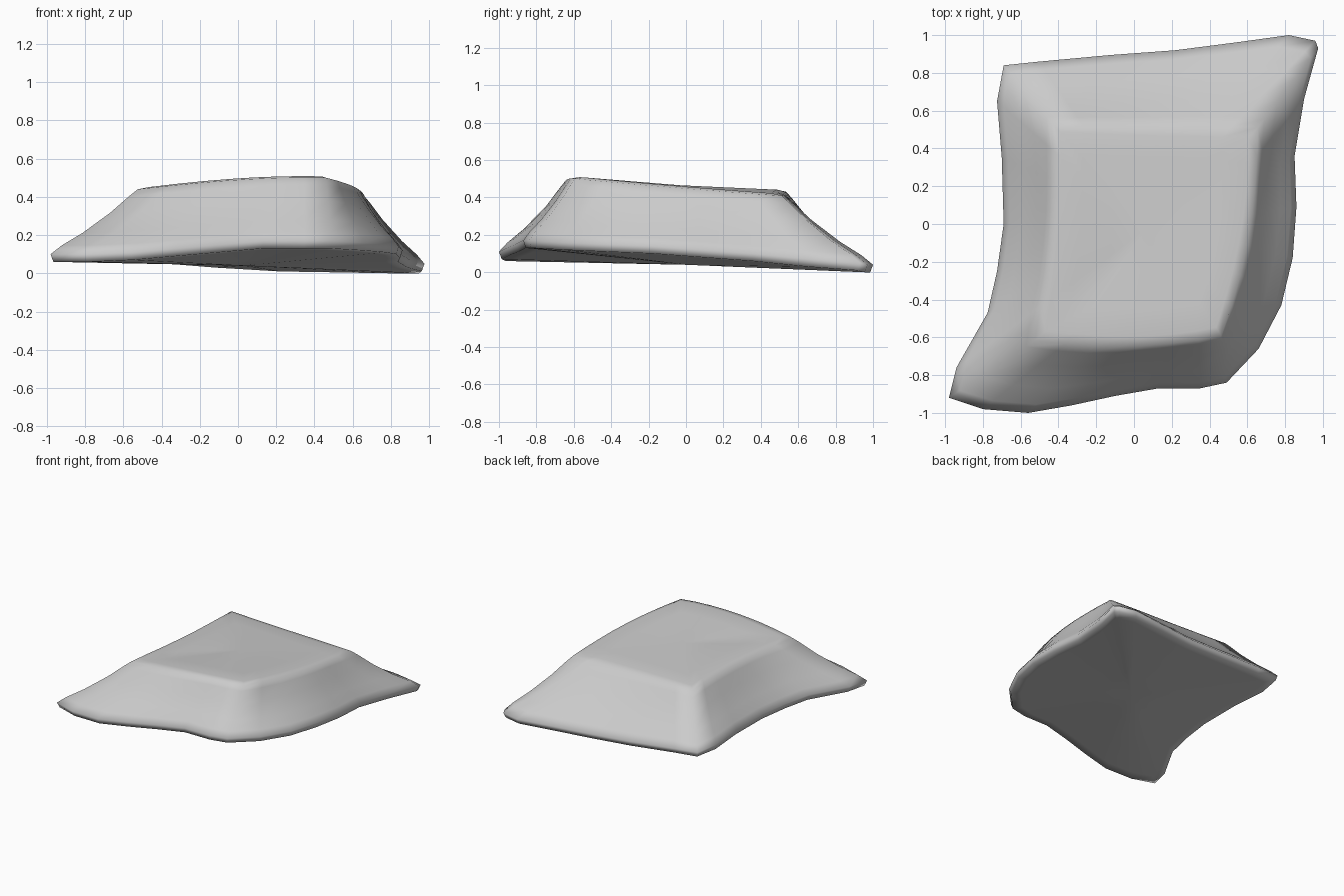
import bpy, bmesh
from mathutils import Vector

if "Cube" in bpy.data.objects:
    bpy.data.objects.remove(bpy.data.objects["Cube"])

# Outer rim, counter-clockwise, seven points per side (x, y, z of the upper lip)
RIM = [
    # front side, from the front-left corner
    (-0.98, -0.92, .10), (-0.80, -0.98, .10), (-0.56, -1.0, .11), (-0.33, -0.96, .13),
    (-0.10, -0.91, .15), (0.13, -0.87, .17), (0.35, -0.87, .17),
    # right side
    (0.49, -0.84, .17), (0.66, -0.66, .16), (0.78, -0.43, .15), (0.84, -0.18, .14),
    (0.86, 0.09, .12), (0.85, 0.36, .10), (0.90, 0.66, .07),
    # back side
    (0.975, 0.93, .05), (0.96, 0.97, .04), (0.82, 1.0, .04), (0.53, 0.96, .045),
    (0.22, 0.92, .05), (-0.12, 0.895, .07), (-0.50, 0.86, .10),
    # left side
    (-0.69, 0.84, .11), (-0.725, 0.65, .11), (-0.70, 0.35, .11), (-0.69, 0.0, .10),
    (-0.725, -0.25, .10), (-0.775, -0.47, .10), (-0.94, -0.76, .10)]

# Plateau corners and edge midpoints, same order
TOP = [Vector(p) for p in (
    (-0.50, -0.60, .45), (0.02, -0.63, .50), (0.46, -0.58, .51), (0.60, -0.03, .46),
    (0.64, 0.49, .42), (0.12, 0.50, .43), (-0.42, 0.52, .44), (-0.43, 0.0, .455))]
PROFILE = [(.12, .13), (.35, .32), (.65, .62), (.85, .86), (.95, .97)]


def plateau_point(i, inset=0.0):
    side, k = divmod(i, 7)
    t = k / 7
    a, m, b = TOP[2 * side], TOP[2 * side + 1], TOP[(2 * side + 2) % 8]
    p = a * (1 - t) * (1 - 2 * t) + m * 4 * t * (1 - t) + b * t * (2 * t - 1)
    return p.lerp(Vector((0.06, -0.03, 0.465)), inset)


bm = bmesh.new()
lip = [Vector(p) for p in RIM]
under = [Vector((p.x * .985, p.y * .985, max(0, p.z - .04))) for p in lip]
top = [plateau_point(i) for i in range(28)]
low = Vector((0.03, 0, 0.04))

# Rings from the underside centre, over the rim and slope, to the plateau centre
rings = [[p.lerp(low, s) for p in under] for s in (.7, .35, .08)]
rings += [under, lip]
for s, h in PROFILE:
    ring = []
    for a, b in zip(lip, top):
        p = a.lerp(b, s)
        p.z = a.z + (b.z - a.z) * h
        ring.append(p)
    rings.append(ring)
rings += [[plateau_point(i, s) for i in range(28)] for s in (.06, .3, .65)]

loops = [[bm.verts.new(p) for p in r] for r in rings]
for a, b in zip(loops, loops[1:]):
    for i in range(28):
        j = (i + 1) % 28
        bm.faces.new((a[i], a[j], b[j], b[i]))
for loop, centre in ((loops[0], low), (loops[-1], Vector((0.06, -0.03, 0.465)))):
    c = bm.verts.new(centre)
    for i in range(28):
        bm.faces.new((loop[i], loop[(i + 1) % 28], c))
bmesh.ops.recalc_face_normals(bm, faces=bm.faces)

# Rock slab
mesh = bpy.data.meshes.new("rock_slab")
bm.to_mesh(mesh)
bm.free()
rock = bpy.data.objects.new("rock_slab", mesh)
bpy.context.collection.objects.link(rock)
for f in mesh.polygons:
    f.use_smooth = True
